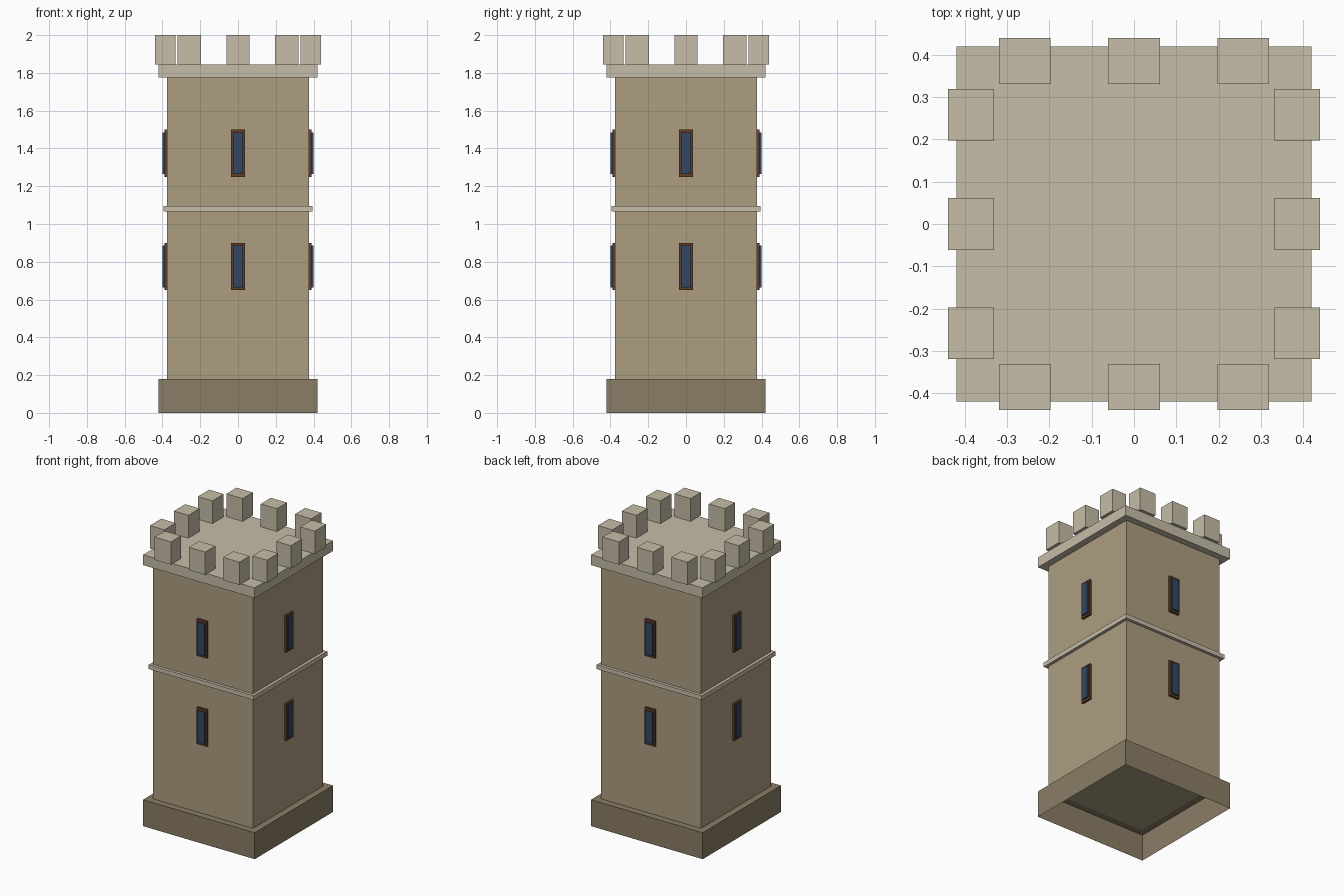
import bpy, bmesh
from math import pi
from mathutils import Matrix, Vector

if "Cube" in bpy.data.objects:
    bpy.data.objects.remove(bpy.data.objects["Cube"])


def material(name, rgb):
    m = bpy.data.materials.new(name)
    m.diffuse_color = (*rgb, 1)
    m.use_nodes = True
    m.node_tree.nodes["Principled BSDF"].inputs["Base Color"].default_value = m.diffuse_color
    return m


WALL = material("wall_stone", (0.413, 0.337, 0.216))
BASE = material("base_stone", (0.254, 0.205, 0.133))
TRIM = material("trim_stone", (0.565, 0.509, 0.392))
WOOD = material("frame_wood", (0.127, 0.048, 0.019))
GLASS = material("window_glass", (0.032, 0.065, 0.127))


def box(name, lo, hi, mat, turn=0, open_bottom=False):
    """Flat box between two corners, turned by quarter turns about z."""
    lo, hi = Vector(lo), Vector(hi)
    bm = bmesh.new()
    bmesh.ops.create_cube(bm, size=1, matrix=Matrix.Translation((lo + hi) / 2)
                          @ Matrix.Diagonal((*(hi - lo), 1)))
    if open_bottom:
        bm.normal_update()
        bmesh.ops.delete(bm, geom=[f for f in bm.faces if f.normal.z < -0.5],
                         context='FACES_ONLY')
    bm.transform(Matrix.Rotation(turn * pi / 2, 4, 'Z'))
    mesh = bpy.data.meshes.new(name)
    bm.to_mesh(mesh)
    bm.free()
    mesh.materials.append(mat)
    ob = bpy.data.objects.new(name, mesh)
    bpy.context.collection.objects.link(ob)
    return ob


def slab(name, half, z0, z1, mat, **kw):
    return box(name, (-half, -half, z0), (half, half, z1), mat, **kw)


# Tower body; the plinth is open underneath
slab("plinth", 0.42, 0, 0.18, BASE, open_bottom=True)
slab("tower_wall", 0.375, 0.18, 1.775, WALL)
slab("string_course", 0.395, 1.065, 1.095, TRIM)
slab("parapet_floor", 0.42, 1.775, 1.845, TRIM)

for side in range(4):
    # Battlements: three merlons per side
    for i, x in enumerate((-0.258, 0, 0.258)):
        box(f"merlon_{side}_{i}", (x - 0.061, -0.44, 1.845),
            (x + 0.061, -0.331, 2.0), TRIM, side)
    # Slit windows on two storeys
    for i, z in enumerate((0.775, 1.375)):
        box(f"window_frame_{side}_{i}", (-0.038, -0.39, z - 0.125),
            (0.038, -0.37, z + 0.125), WOOD, side)
        box(f"window_pane_{side}_{i}", (-0.027, -0.40, z - 0.11),
            (0.027, -0.375, z + 0.11), GLASS, side)
